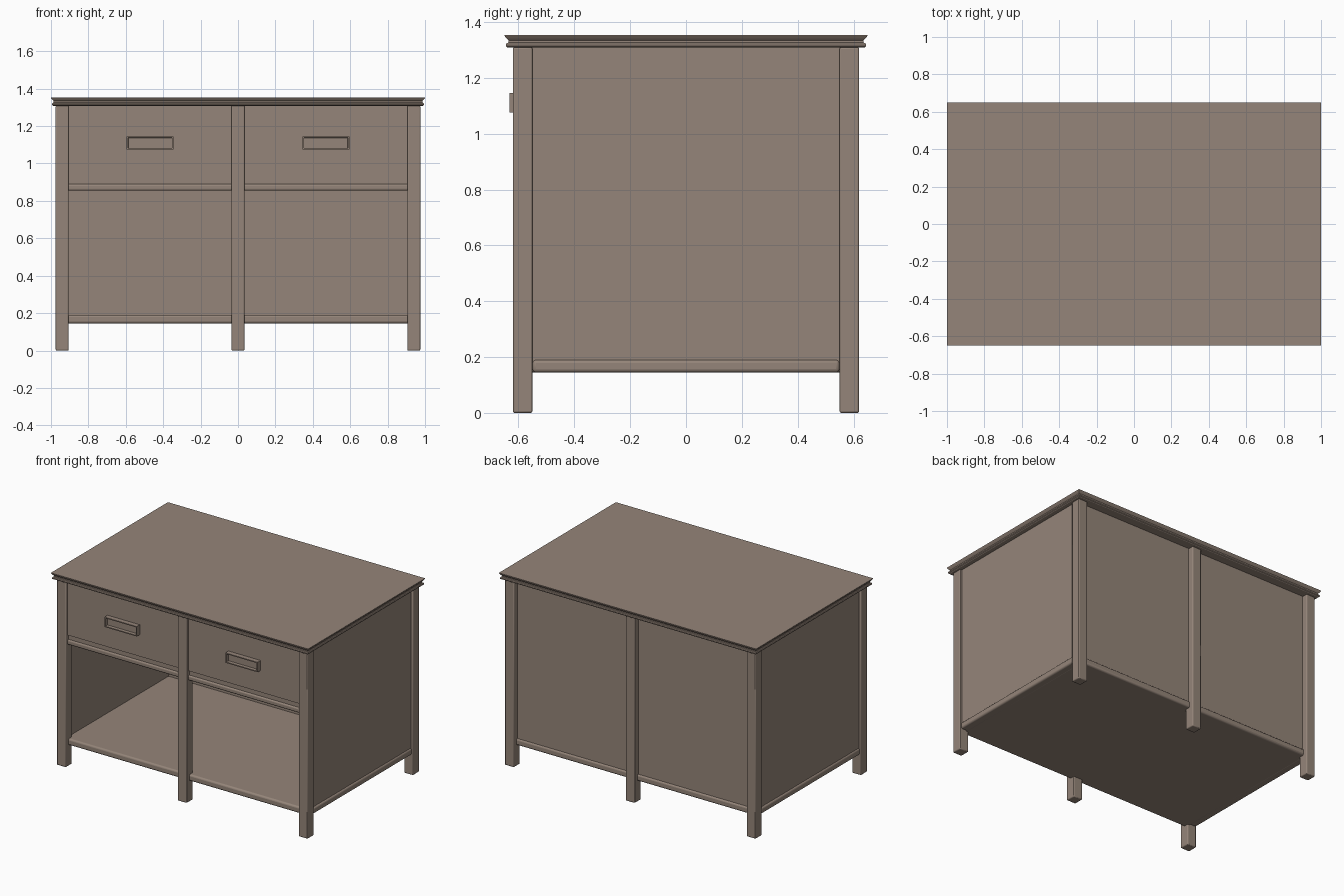
import bpy, bmesh
from mathutils import Matrix, Vector

if "Cube" in bpy.data.objects:
    bpy.data.objects.remove(bpy.data.objects["Cube"])

wood = bpy.data.materials.new("warm brown wood")
wood.diffuse_color = (0.30, 0.235, 0.192, 1)
wood.use_nodes = True
wood.node_tree.nodes["Principled BSDF"].inputs["Base Color"].default_value = wood.diffuse_color


def finish(name, bm):
    bmesh.ops.recalc_face_normals(bm, faces=bm.faces)
    mesh = bpy.data.meshes.new(name)
    bm.to_mesh(mesh)
    bm.free()
    mesh.materials.append(wood)
    ob = bpy.data.objects.new(name, mesh)
    bpy.context.collection.objects.link(ob)
    return ob


def box_bm(x, y, z):
    bm = bmesh.new()
    bmesh.ops.create_cube(bm, size=1)
    for v in bm.verts:
        v.co = Vector([r[0] + (c + 0.5) * (r[1] - r[0]) for r, c in zip((x, y, z), v.co)])
    return bm


def box(name, x, y, z, bevel=0, segments=2):
    ob = finish(name, box_bm(x, y, z))
    if bevel:
        mod = ob.modifiers.new("soft edges", "BEVEL")
        mod.width, mod.segments = bevel, segments
        bpy.context.view_layer.objects.active = ob
        ob.select_set(True)
        bpy.ops.object.shade_smooth_by_angle(angle=0.7)
        ob.select_set(False)
    return ob


# Moulded table top: stacked rectangles (inset from edge, height)
profile = [(0.012, 1.308), (0.006, 1.312), (0.005, 1.318), (0.008, 1.324),
           (0.014, 1.326), (0.014, 1.334), (0.008, 1.340), (0.001, 1.349), (0.0, 1.354)]
bm = bmesh.new()
rings = [[bm.verts.new((sx * (1 - d), sy * (0.65 - d), z))
          for sx, sy in ((-1, -1), (1, -1), (1, 1), (-1, 1))] for d, z in profile]
for a, b in zip(rings, rings[1:]):
    for i in range(4):
        j = (i + 1) % 4
        bm.faces.new((a[i], a[j], b[j], b[i]))
bm.faces.new(rings[0])
bm.faces.new(rings[-1])
finish("table_top", bm)

# Six legs, front and back
for y0, end in ((-0.62, "front"), (0.55, "back")):
    for x0, side in ((-0.975, "left"), (-0.035, "middle"), (0.905, "right")):
        box(f"{end}_{side}_leg", (x0, x0 + 0.07), (y0, y0 + 0.07), (0, 1.31), 0.006)

# Side panels with a rounded rail below each
for s, side in ((-1, "left"), (1, "right")):
    box(f"{side}_side_panel", sorted((s * 0.925, s * 0.96)), (-0.56, 0.56), (0.165, 1.31))
    box(f"{side}_bottom_rail", sorted((s * 0.91, s * 0.97)), (-0.55, 0.55), (0.145, 0.19), 0.012, 3)

# Back panel, floor and drawer shelf
box("back_panel", (-0.93, 0.93), (0.55, 0.58), (0.165, 1.31))
box("bottom_shelf", (-0.93, 0.93), (-0.59, 0.59), (0.145, 0.19), 0.012, 3)
box("drawer_shelf", (-0.93, 0.93), (-0.60, 0.56), (0.855, 0.89), 0.01, 3)
box("drawer_rail", (-0.93, 0.93), (-0.59, -0.55), (0.885, 0.922))

# Drawer fronts and framed recessed handles
for s, side in ((-1, "left"), (1, "right")):
    box(f"{side}_drawer_front", sorted((s * 0.033, s * 0.907)), (-0.598, -0.55), (0.922, 1.31))
    bm = box_bm(sorted((s * 0.345, s * 0.595)), (-0.632, -0.59), (1.075, 1.145))
    bm.normal_update()
    front = [f for f in bm.faces if f.normal.y < -0.9]
    bmesh.ops.inset_region(bm, faces=front, thickness=0.010)
    bmesh.ops.inset_region(bm, faces=front, thickness=0.002, depth=-0.022)
    finish(f"{side}_drawer_handle", bm)
